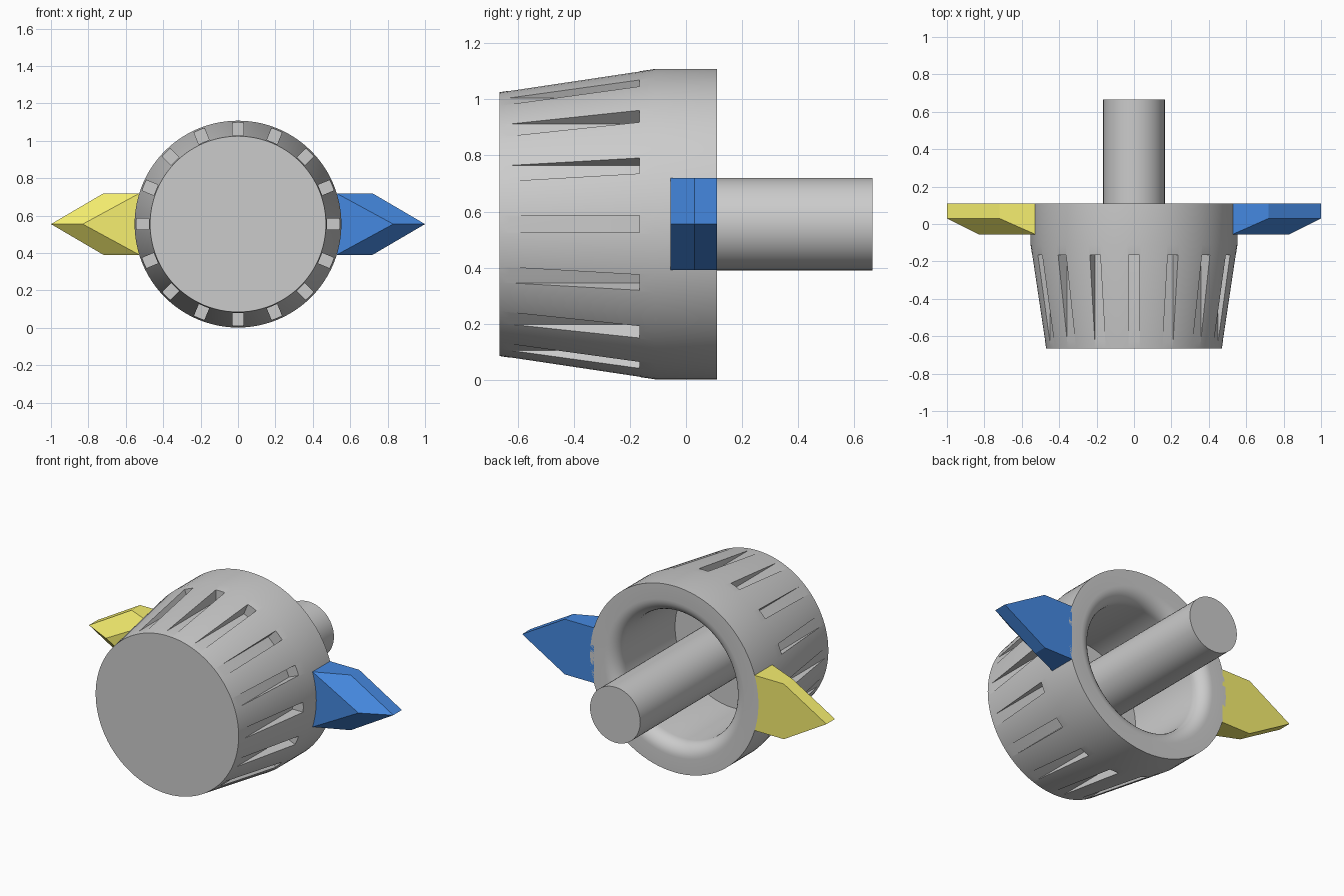
import bpy, bmesh
from math import sin, cos, pi, radians
from mathutils import Matrix, Vector

if "Cube" in bpy.data.objects:
    bpy.data.objects.remove(bpy.data.objects["Cube"])

CZ = 0.555  # height of the turning axis


def add_object(name, bm, color=None, smooth=False):
    bmesh.ops.recalc_face_normals(bm, faces=bm.faces)
    mesh = bpy.data.meshes.new(name)
    bm.to_mesh(mesh)
    bm.free()
    obj = bpy.data.objects.new(name, mesh)
    bpy.context.collection.objects.link(obj)
    if color:
        mat = bpy.data.materials.new(name + "_paint")
        mat.diffuse_color = (*color, 1)
        mat.use_nodes = True
        mat.node_tree.nodes["Principled BSDF"].inputs["Base Color"].default_value = mat.diffuse_color
        mesh.materials.append(mat)
    if smooth:
        shade(obj)
    return obj


def activate(obj):
    bpy.ops.object.select_all(action='DESELECT')
    obj.select_set(True)
    bpy.context.view_layer.objects.active = obj


def shade(obj):
    activate(obj)
    bpy.ops.object.shade_smooth_by_angle(angle=radians(30))


def lathe(name, profile, steps):
    """Turn (radius, y) points about the axis parallel to y."""
    bm = bmesh.new()
    verts = [bm.verts.new((r, y, CZ)) for r, y in profile]
    edges = [bm.edges.new(p) for p in zip(verts, verts[1:])]
    bmesh.ops.spin(bm, geom=verts + edges, cent=(0, 0, CZ), axis=(0, 1, 0),
                   angle=2 * pi, steps=steps)
    bmesh.ops.remove_doubles(bm, verts=bm.verts, dist=1e-4)
    return add_object(name, bm)


# Knob body: tapered front, straight rim, rounded lip into a hollow back
lip = [(0.46 - 0.08 * sin(a), 0.03 + 0.08 * cos(a))
       for a in (i * pi / 16 for i in range(9))]
knob = lathe("knob_body", [(0, -0.665), (0.47, -0.665), (0.553, -0.11),
                           (0.553, 0.11)] + lip + [(0.38, -0.44), (0, -0.44)], 96)

# Grip grooves: sixteen slots with floors parallel to the axis
bm = bmesh.new()
for i in range(16):
    turn = Matrix.Rotation(i * pi / 8, 4, 'Y')
    place = (Matrix.Translation((0, 0, CZ)) @ turn
             @ Matrix.Translation((0.575, -0.44, 0))
             @ Matrix.Diagonal((0.2, 0.55, 0.06, 1)))
    bmesh.ops.create_cube(bm, size=1, matrix=place)
cutter = add_object("groove_cutter", bm)
cutter.hide_render = True
mod = knob.modifiers.new("grooves", 'BOOLEAN')
mod.operation, mod.solver, mod.object = 'DIFFERENCE', 'EXACT', cutter
activate(knob)
bpy.ops.object.modifier_apply(modifier=mod.name)
bpy.data.objects.remove(cutter)
shade(knob)

# Shaft running from the hollow out of the back
shaft = lathe("shaft", [(0, -0.46), (0.165, -0.46), (0.165, 0.665), (0, 0.665)], 48)
shade(shaft)


# Pointers: bevelled arrowheads on both sides of the rim
def pointer(name, side, color):
    h = 0.164
    bm = bmesh.new()

    def v(x, y, z):
        return bm.verts.new((side * x, y, CZ + z))
    top, low, tip = [], [], []
    for z, row in ((h, top), (-h, low)):
        row += [v(0.528, -0.055, z), v(0.72, 0.03, z), v(0.72, 0.11, z), v(0.528, 0.11, z)]
    tip = [v(0.83, -0.055, 0), v(1, 0.03, 0), v(1, 0.11, 0)]
    for row in (top, low):
        bm.faces.new(row)
        for i in range(2):
            bm.faces.new((row[i], row[i + 1], tip[i + 1], tip[i]))
    bm.faces.new((top[0], tip[0], low[0]))
    bm.faces.new((top[3], top[2], tip[2], low[2], low[3]))
    bm.faces.new((top[0], top[3], low[3], low[0]))
    add_object(name, bm, color)


pointer("blue_pointer", 1, (0.06, 0.25, 0.75))
pointer("yellow_pointer", -1, (0.92, 0.86, 0.16))
